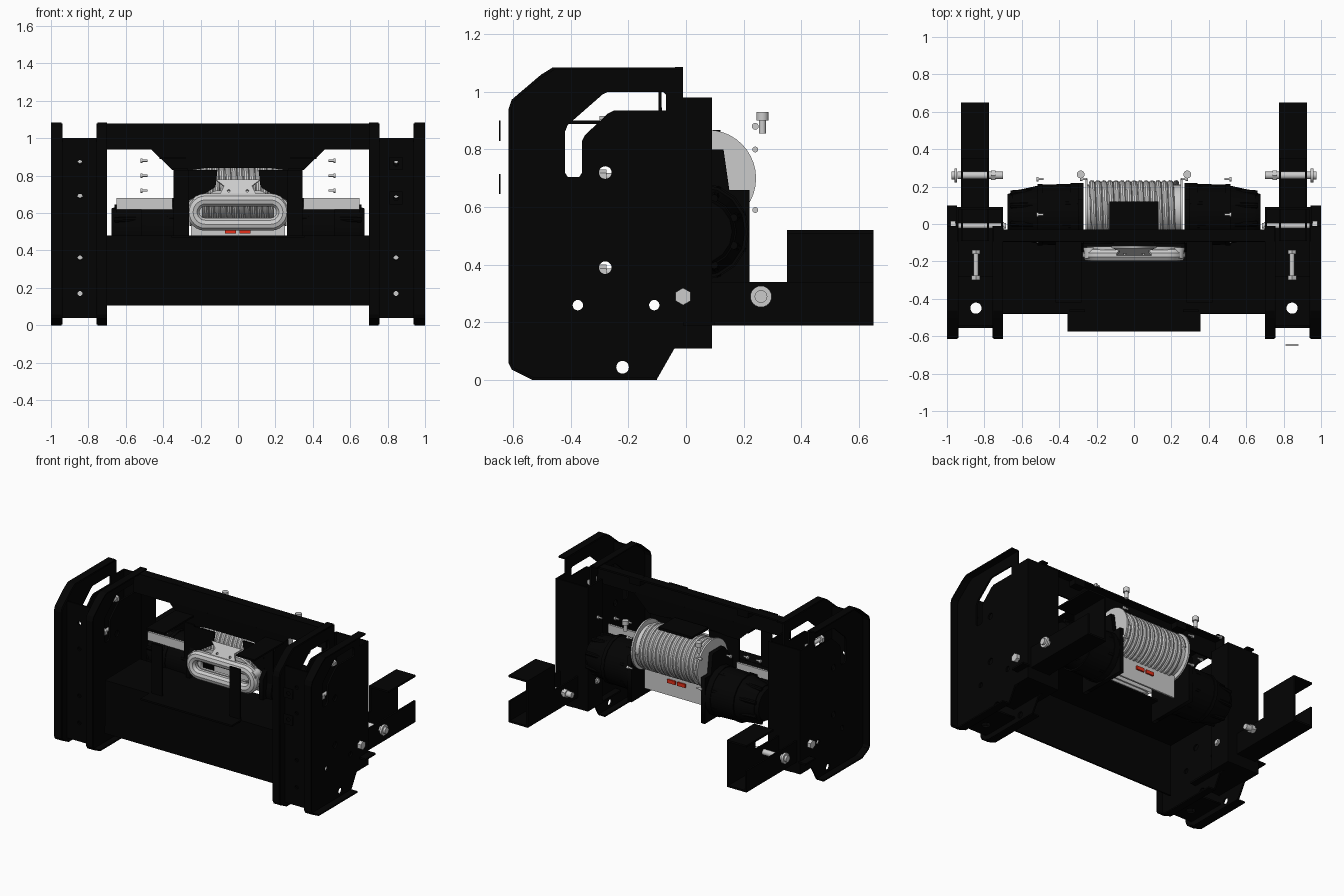
import bpy, bmesh, math
from mathutils import Matrix, Vector

if "Cube" in bpy.data.objects:
    bpy.data.objects.remove(bpy.data.objects["Cube"])

def material(name, col):
    m = bpy.data.materials.new(name)
    m.diffuse_color = col
    m.use_nodes = True
    m.node_tree.nodes["Principled BSDF"].inputs["Base Color"].default_value = m.diffuse_color
    return m

BLACK = material("black_paint", (0.001, 0.001, 0.001, 1))
RED = material("red_paint", (0.8, 0.03, 0.01, 1))

def add(name, bm_or_mesh, mat=None, smooth=False):
    me = bm_or_mesh
    if isinstance(me, bmesh.types.BMesh):
        me = bpy.data.meshes.new(name)
        bmesh.ops.recalc_face_normals(bm_or_mesh, faces=bm_or_mesh.faces)
        bm_or_mesh.to_mesh(me)
        bm_or_mesh.free()
    ob = bpy.data.objects.new(name, me)
    bpy.context.collection.objects.link(ob)
    if mat:
        me.materials.clear()
        me.materials.append(mat)
    if smooth:
        bpy.ops.object.select_all(action='DESELECT')
        ob.select_set(True)
        bpy.context.view_layer.objects.active = ob
        bpy.ops.object.shade_smooth_by_angle(angle=math.radians(35))
    return ob

def box(name, x, y, z, mat=BLACK):
    bm = bmesh.new()
    c = [(a[0] + a[1]) / 2 for a in (x, y, z)]
    s = [abs(a[1] - a[0]) for a in (x, y, z)]
    bmesh.ops.create_cube(bm, size=1, matrix=Matrix.Translation(c) @ Matrix.Diagonal((*s, 1)))
    return add(name, bm, mat)

def circle(u, v, r, n=20):
    return [(u + r * math.cos(i * math.tau / n), v + r * math.sin(i * math.tau / n)) for i in range(n)]

def from_curve(name, cu, mat, smooth=False):
    tmp = bpy.data.objects.new(name, cu)
    bpy.context.collection.objects.link(tmp)
    me = bpy.data.meshes.new_from_object(tmp.evaluated_get(bpy.context.evaluated_depsgraph_get()))
    bpy.data.objects.remove(tmp)
    return add(name, me, mat, smooth)

AXES = {'x': ((0, 1, 0), (0, 0, 1), (1, 0, 0)),
        'y': ((1, 0, 0), (0, 0, 1), (0, -1, 0)),
        'z': ((1, 0, 0), (0, 1, 0), (0, 0, 1))}

def plate(name, loops, axis, pos, thick=0.012, mat=BLACK):
    """Flat plate with holes, normal to axis, centred at pos."""
    cu = bpy.data.curves.new(name, 'CURVE')
    cu.dimensions, cu.fill_mode, cu.extrude = '2D', 'BOTH', thick / 2
    for lp in loops:
        sp = cu.splines.new('POLY')
        sp.points.add(len(lp) - 1)
        for p, q in zip(sp.points, lp):
            p.co = (*q, 0, 1)
        sp.use_cyclic_u = True
    ob = from_curve(name, cu, mat)
    off = Vector((0, 0, 0))
    off['xyz'.index(axis)] = pos
    ob.data.transform(Matrix.Translation(off) @ Matrix(AXES[axis]).transposed().to_4x4())
    return ob

def sheet(name, path, x0, x1, thick=0.012, mat=BLACK):
    """Folded sheet: a y,z path swept along x."""
    bm = bmesh.new()
    a = [bm.verts.new((x0, *p)) for p in path]
    b = [bm.verts.new((x1, *p)) for p in path]
    for i in range(len(path) - 1):
        bm.faces.new((a[i], a[i + 1], b[i + 1], b[i]))
    ob = add(name, bm, mat)
    m = ob.modifiers.new("thickness", 'SOLIDIFY')
    m.thickness, m.offset = thick, 0
    return ob

def turned(name, start, direction, steps, n=24, mat=None):
    """Stack of cones along a direction: steps are (from, to, r1, r2, sides)."""
    d = Vector(direction).normalized()
    bm = bmesh.new()
    for t0, t1, r1, r2, *k in steps:
        M = Matrix.Translation(Vector(start) + d * (t0 + t1) / 2) @ d.to_track_quat('Z', 'Y').to_matrix().to_4x4()
        bmesh.ops.create_cone(bm, cap_ends=True, segments=k[0] if k else n, radius1=r1, radius2=r2,
                              depth=t1 - t0, matrix=M)
    return add(name, bm, mat, True)

def tube(name, pts, r, cyclic=False, mat=None):
    cu = bpy.data.curves.new(name, 'CURVE')
    cu.dimensions, cu.bevel_depth, cu.bevel_resolution = '3D', r, 3
    sp = cu.splines.new('POLY')
    sp.points.add(len(pts) - 1)
    for p, q in zip(sp.points, pts):
        p.co = (*q, 1)
    sp.use_cyclic_u = cyclic
    return from_curve(name, cu, mat, True)

# profiles of the tower side plates
rim = [(-.01, 1.08), (-.46, 1.08), (-.50, 1.055), (-.60, .97), (-.61, .94), (-.61, .06), (-.60, .04), (-.53, 0.005), (-.10, 0.005)]
outline = rim + [(-.04, .11), (-.01, .11)]
slot = [(-.37, .705), (-.41, .705), (-.42, .72), (-.42, .86), (-.41, .885), (-.29, .99), (-.27, 1.0), (-.08, 1.0),
        (-.07, .99), (-.07, .935), (-.25, .935), (-.27, .925), (-.35, .85), (-.36, .83), (-.36, .72)]
holes = [circle(-.22, .045, .022), circle(-.375, .26, .018), circle(-.11, .26, .018)]
bolt_holes = [circle(-.28, z, .022) for z in (.39, .72)]

for s, side in ((1, "right"), (-1, "left")):
    # tower: two flanged side plates, drilled front face, floor
    for nm, xp, xf in (("outer", .945, 1.0), ("inner", .75, .70)):
        plate(f"{side}_{nm}_tower_plate", [outline, slot] + holes + bolt_holes, 'x', s * xp)
        sheet(f"{side}_{nm}_tower_flange", rim, s * xp, s * xf, .01)
    x0, x1 = s * .75, s * .945
    plate(f"{side}_tower_face", [[(x0, .04), (x1, .04), (x1, 1.0), (x0, 1.0)]] +
          [circle(s * .845, z, .013) for z in (.87, .69, .36, .17)], 'y', -.55)
    plate(f"{side}_tower_floor", [[(x0, -.55), (x1, -.55), (x1, -.27), (x0, -.27)], circle(s * .845, -.45, .03)], 'z', .046)
    for z in (.89, .705, .375, .18):
        turned(f"{side}_tower_bolt", (s * .845, -.30, z), (0, 1, 0),
               [(0, .025, .026, .026, 6), (.02, .16, .013, .013), (.14, .16, .024, .024, 6)])
    # rear mounting bracket joining tower to rail
    box(f"{side}_bracket_back", (s * .70, s * .945), (.078, .09), (.11, .98))
    box(f"{side}_bracket_outer", (s * .939, s * .951), (-.07, .09), (.11, .98))
    box(f"{side}_bracket_inner", (s * .70, s * .712), (-.07, .09), (.11, .98))
    box(f"{side}_bracket_floor", (s * .70, s * .945), (-.28, .09), (.11, .122))
    box(f"{side}_bracket_foot", (s * .945, s * 1.0), (-.01, .10), (.19, .202))
    # chassis rail and its saddle
    box(f"{side}_rail_bottom", (s * .775, s * .925), (-.09, .65), (.19, .203))
    for x in (.775, .913):
        box(f"{side}_rail_wall", (s * x, s * (x + .012)), (-.09, .65), (.19, .34))
    box(f"{side}_saddle_top", (s * .775, s * .925), (.35, .65), (.507, .52))
    box(f"{side}_saddle_wall", (s * .775, s * .787), (.35, .65), (.34, .52))
    # cross bolts through rail and bracket
    turned(f"{side}_rail_bolt", (s * .975, .26, .29), (-s, 0, 0),
           [(0, .03, .022, .022), (.015, .03, .037, .037), (.03, .275, .02, .02), (.21, .235, .03, .03, 6)])
    turned(f"{side}_bracket_bolt", (s * .98, -.01, .29), (-s, 0, 0),
           [(0, .025, .03, .03, 6), (0, .295, .015, .015), (.27, .285, .024, .024, 6)])
    # winch end plate, motor / gearbox and support bar
    plate(f"{side}_winch_end_plate", [[(-.15, .34), (.22, .34), (.22, .66), (.15, .66), (.13, .80), (.0, .80), (-.15, .62)]],
          'x', s * .285, .03)
    turned(f"{side}_winch_housing", (s * .29, .05, .515), (s, 0, 0),
           [(0, .05, .17, .17), (.05, .20, .165, .16), (.20, .225, .165, .165), (.225, .36, .155, .125), (.36, .385, .12, .11)],
           16, BLACK)
    for i in range(8):
        a = (i + .5) * math.tau / 8
        o = Vector((0, math.cos(a), math.sin(a)))
        turned(f"{side}_housing_rib", Vector((s * .30, .05, .515)) + o * .155, Vector((s * .36, 0, 0)) - o * .03,
               [(0, .36, .016, .014, 8)], 8, BLACK)
    box(f"{side}_support_bar", (s * .35, s * .65), (-.075, -.06), (.62, .68), None)
    # fairlead brackets: rear posts, front posts on the tray, arms, gussets
    box(f"{side}_gusset_post", (s * .27, s * .345), (-.105, -.093), (.48, .84))
    box(f"{side}_front_post", (s * .262, s * .345), (-.47, -.458), (.48, .83))
    box(f"{side}_post_arm", (s * .28, s * .42), (-.42, -.09), (.888, .90))
    plate(f"{side}_fairlead_gusset", [[(s * .11, .83), (s * .27, .83), (s * .28, .64), (s * .20, .69), (s * .12, .74)]], 'y', -.10)
    box(f"{side}_crossbar_tab", (s * .38, s * .46), (-.09, -.03), (1.03, 1.08))
    # loose fasteners
    turned(f"{side}_cap_screw", (s * .285, .265, .93), (0, 0, -1), [(0, .03, .021, .021), (.03, .075, .012, .012)])
    for z in (.59, .80):
        turned(f"{side}_end_plate_screw", (s * .29, .24, z), (-s, 0, 0), [(0, .015, .01, .01), (.015, .04, .006, .006)])
    for y, z in ((.24, .88), (.05, .80), (-.09, .72)):
        turned(f"{side}_small_screw", (s * .52, y, z), (-s, 0, 0), [(0, .01, .012, .012), (.01, .035, .006, .006)], 12)

# upper crossbar with tapered gusset
sheet("crossbar", [(-.03, 1.074), (-.09, 1.074), (-.09, .94)], -.75, .75)
plate("crossbar_gusset", [[(-.47, .945), (-.35, .83), (-.25, .83), (-.18, .84), (.18, .84), (.25, .83), (.35, .83), (.47, .945)]],
      'y', -.09)

# winch tray and its centre lip
sheet("winch_tray", [(-.09, .475), (-.474, .475), (-.474, .106)], -.70, .70)
box("tray_lip", (-.355, .355), (-.575, -.47), (.469, .481))

# drum, helical rope, cover and the plate below the drum with red tabs
CY, CZ = .075, .70
turned("drum_core", (-.26, CY, CZ), (1, 0, 0), [(0, .012, .168, .168), (.508, .52, .168, .168), (0, .52, .135, .135)], 40)
turns, n = 14, 28
tube("rope_coil", [(-.225 + .45 * i / (turns * n), CY + .142 * math.cos(i * math.tau / n), CZ + .142 * math.sin(i * math.tau / n))
                   for i in range(turns * n + 1)], .0175)
box("drum_cover", (-.13, .13), (-.06, .12), (.85, .868))
box("under_drum_plate", (-.25, .25), (.09, .102), (.40, .56), None)
for x in (-.07, .008):
    box("red_tab", (x, x + .06), (.08, .112), (.49, .515), RED)

# fairlead: back plate, rounded ring with ears, sloping top plate
plate("fairlead_back", [[(-.25, .535), (.25, .535), (.25, .66), (.12, .72), (-.12, .72), (-.25, .66)],
                        [(-.19, .57), (-.19, .64), (.19, .64), (.19, .57)]], 'y', -.13, .02, None)
ring = []
for s in (1, -1):
    for i in range(13):
        a = -math.pi / 2 + math.pi * i / 12
        ring.append((s * (.175 + .065 * math.cos(a)), -.165, .605 + s * .065 * math.sin(a)))
tube("fairlead_ring", ring, .036, True)
for s in (1, -1):
    turned("fairlead_ear", (s * .235, -.185, .645), (0, 1, 0), [(0, .06, .03, .035)])
top = plate("fairlead_top_plate", [[(-.10, .69), (.10, .69), (.075, .75), (.12, .79), (-.12, .79), (-.075, .75)],
                                   circle(-.05, .72, .008, 10), circle(.05, .72, .008, 10)], 'y', 0, .012, None)
top.data.transform(Matrix.Translation((0, -.17, .69)) @ Matrix.Rotation(-.5, 4, 'X') @ Matrix.Translation((0, 0, -.69)))

# drilled tags in front of the right tower
for z in (.68, .865):
    plate("drilled_tag", [[(.81, z - .035), (.88, z - .035), (.88, z + .035), (.81, z + .035)],
                          circle(.845, z, .014)], 'y', -.646, .006)
